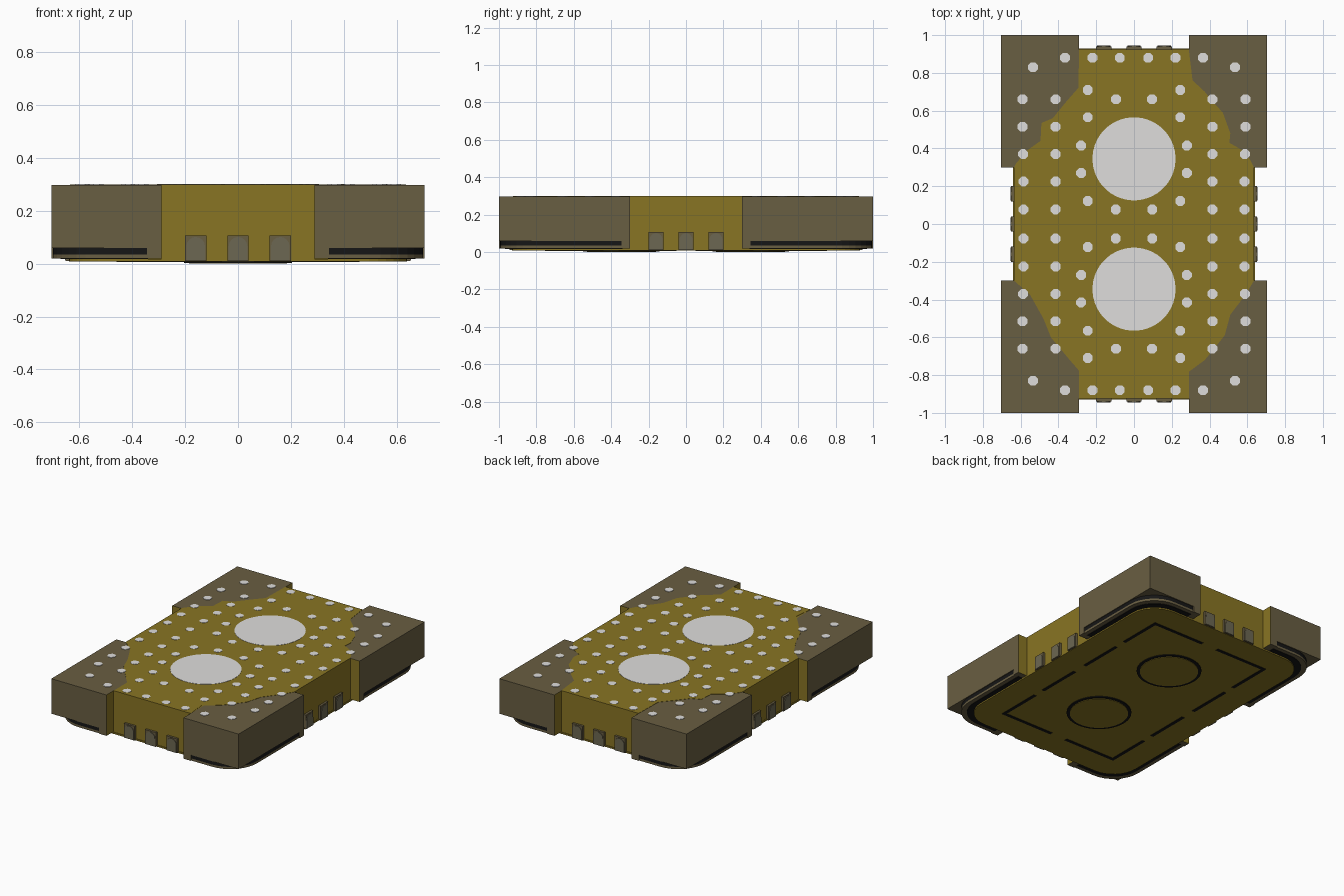
import bpy, bmesh, math
from mathutils import Vector

if "Cube" in bpy.data.objects:
    bpy.data.objects.remove(bpy.data.objects["Cube"])


def material(name, rgb):
    m = bpy.data.materials.new(name)
    m.diffuse_color = (*rgb, 1)
    m.use_nodes = True
    m.node_tree.nodes["Principled BSDF"].inputs["Base Color"].default_value = m.diffuse_color
    return m


OLIVE = material("olive", (0.25, 0.178, 0.017))
BROWN = material("dark brown", (0.141, 0.112, 0.054))
TAUPE = material("grey brown", (0.15, 0.136, 0.085))
BLACK = material("black", (0.008, 0.008, 0.008))
WHITE = material("light grey", (0.74, 0.73, 0.72))


def add_prism(bm, pts, z0, z1):
    low = [bm.verts.new((x, y, z0)) for x, y in pts]
    top = [bm.verts.new((x, y, z1)) for x, y in pts]
    bm.faces.new(low)
    bm.faces.new(top)
    n = len(pts)
    for i in range(n):
        j = (i + 1) % n
        bm.faces.new((low[i], low[j], top[j], top[i]))


def finish(name, bm, *mats):
    bmesh.ops.recalc_face_normals(bm, faces=bm.faces)
    me = bpy.data.meshes.new(name)
    bm.to_mesh(me)
    bm.free()
    ob = bpy.data.objects.new(name, me)
    bpy.context.collection.objects.link(ob)
    for m in mats:
        me.materials.append(m)
    return ob


def prisms(name, outlines, z0, z1, *mats):
    bm = bmesh.new()
    for pts in outlines:
        add_prism(bm, pts, z0, z1)
    return finish(name, bm, *mats)


def rect(x0, x1, y0, y1):
    return [(x0, y0), (x1, y0), (x1, y1), (x0, y1)]


def circle(cx, cy, r, n):
    return [(cx + r * math.cos(math.tau * (i + .5) / n),
             cy + r * math.sin(math.tau * (i + .5) / n)) for i in range(n)]


def arc(cx, cy, r, a0, n=8):
    return [(cx + r * math.cos(a0 + i * math.pi / 2 / n),
             cy + r * math.sin(a0 + i * math.pi / 2 / n)) for i in range(n + 1)]


def mirrored(pts):
    return [[(sx * x, sy * y) for x, y in pts] for sx in (1, -1) for sy in (1, -1)]


# Cross-shaped body between the corner blocks
prisms("body", [rect(-.635, .635, -.3, .3), rect(-.29, .29, -.925, -.3),
                rect(-.29, .29, .3, .925)], .01, .298, OLIVE)

# Corner blocks, with olive walls where they face the notches
blocks = prisms("corner_blocks", mirrored(rect(.29, .705, .3, 1)), .06, .298, BROWN, OLIVE)
feet = prisms("corner_feet", mirrored([(.29, .3), (.705, .3), (.705, .345), (.345, .345),
                                       (.345, 1), (.29, 1)]), .02, .06, BROWN, OLIVE)
for ob in (blocks, feet):
    for f in ob.data.polygons:
        c, n = f.center, f.normal
        if c.x * n.x + c.y * n.y < 0 and (abs(c.x) < .3 or abs(c.y) < .31):
            f.material_index = 1

# Rounded layers stepping in below each corner
def corner(x, y, r):
    return [(.34, .34), (x, .34)] + arc(x - r, y - r, r, 0) + [(.34, y)]


prisms("corner_black_band", mirrored(corner(.70, .995, .2)), .035, .06, BLACK)
prisms("corner_skirt", mirrored(corner(.70, .995, .2)), .02, .035, BROWN)
prisms("corner_groove", mirrored(corner(.672, .967, .19)), .017, .02, BLACK)

# Rounded base plate
r, px, py = .18, .64, .93
outline = []
for k, (sx, sy) in enumerate([(1, 1), (-1, 1), (-1, -1), (1, -1)]):
    outline += arc(sx * (px - r), sy * (py - r), r, k * math.pi / 2)
prisms("base_plate", [outline], .008, .018, OLIVE)

# Broken rectangular line and round rims on the underside
w, lx, ly = .022, .46, .755
line = mirrored(rect(.06, lx, ly - w, ly)) + mirrored(rect(lx - w, lx, .44, ly - w))
line += mirrored(rect(lx - w, lx, .05, .36))
prisms("underside_line", line, .0055, .009, BLACK)
prisms("underside_rim", [circle(0, s * .345, .205, 40) for s in (1, -1)], .003, .009, BLACK)
prisms("underside_pad", [circle(0, s * .345, .185, 40) for s in (1, -1)], 0, .009, OLIVE)

# Top sheet with a ragged edge over the corner blocks
edge = [(.635, .3), (.615, .34), (.575, .39), (.505, .43), (.51, .48), (.47, .59),
        (.41, .655), (.375, .70), (.31, .76), (.29, .925),
        (-.29, .925), (-.295, .72), (-.365, .64), (-.43, .56), (-.49, .535), (-.495, .44),
        (-.565, .39), (-.625, .32), (-.635, .3),
        (-.635, -.3), (-.55, -.375), (-.48, -.5), (-.44, -.6), (-.34, -.72), (-.275, -.795),
        (-.29, -.925),
        (.29, -.925), (.28, -.79), (.375, -.72), (.48, -.59), (.51, -.48), (.59, -.375),
        (.635, -.3)]
prisms("top_sheet", [edge], .295, .2995, OLIVE)

# Light round spots on top
rows = {.88: (.075, .22, .365), .83: (.535,), .71: (.245,), .66: (.59, .415, .095),
        .565: (.245,), .515: (.59, .415), .415: (.28,), .37: (.587, .415), .27: (.28,),
        .225: (.585, .415), .122: (.245,), .077: (.585, .415, .097)}
spots = [circle(sx * x, sy * y, .028, 8) for y, xs in rows.items() for x in xs
         for sx in (1, -1) for sy in (1, -1)]
prisms("small_spots", spots, .296, .301, WHITE)
prisms("large_spots", [circle(0, s * .345, .22, 48) for s in (1, -1)], .296, .301, WHITE)

# Three clips on each side, each with an arched plate
def clip_set(name, shape, depth0, depth1, mat):
    bm = bmesh.new()
    for ang, dist in ((0, .925), (math.pi, .925), (math.pi / 2, .635), (-math.pi / 2, .635)):
        along = Vector((math.cos(ang), math.sin(ang), 0))
        out = Vector((math.sin(ang), -math.cos(ang), 0))
        for c in (-.16, 0, .16):
            a, b = [[bm.verts.new(along * (c + u) + out * (dist + d) + Vector((0, 0, v)))
                     for u, v in shape] for d in (depth0, depth1)]
            bm.faces.new(a)
            bm.faces.new(b)
            for i in range(len(shape)):
                j = (i + 1) % len(shape)
                bm.faces.new((a[i], a[j], b[j], b[i]))
    return finish(name, bm, mat)


clip_set("side_clips", rect(-.04, .04, .01, .107), -.01, .015, BROWN)
arch = [(-.035, .012), (.035, .012)] + [
    (.035 * math.cos(t * math.pi / 8), .066 + .035 * math.sin(t * math.pi / 8)) for t in range(9)]
clip_set("clip_arches", arch, .01, .019, TAUPE)
